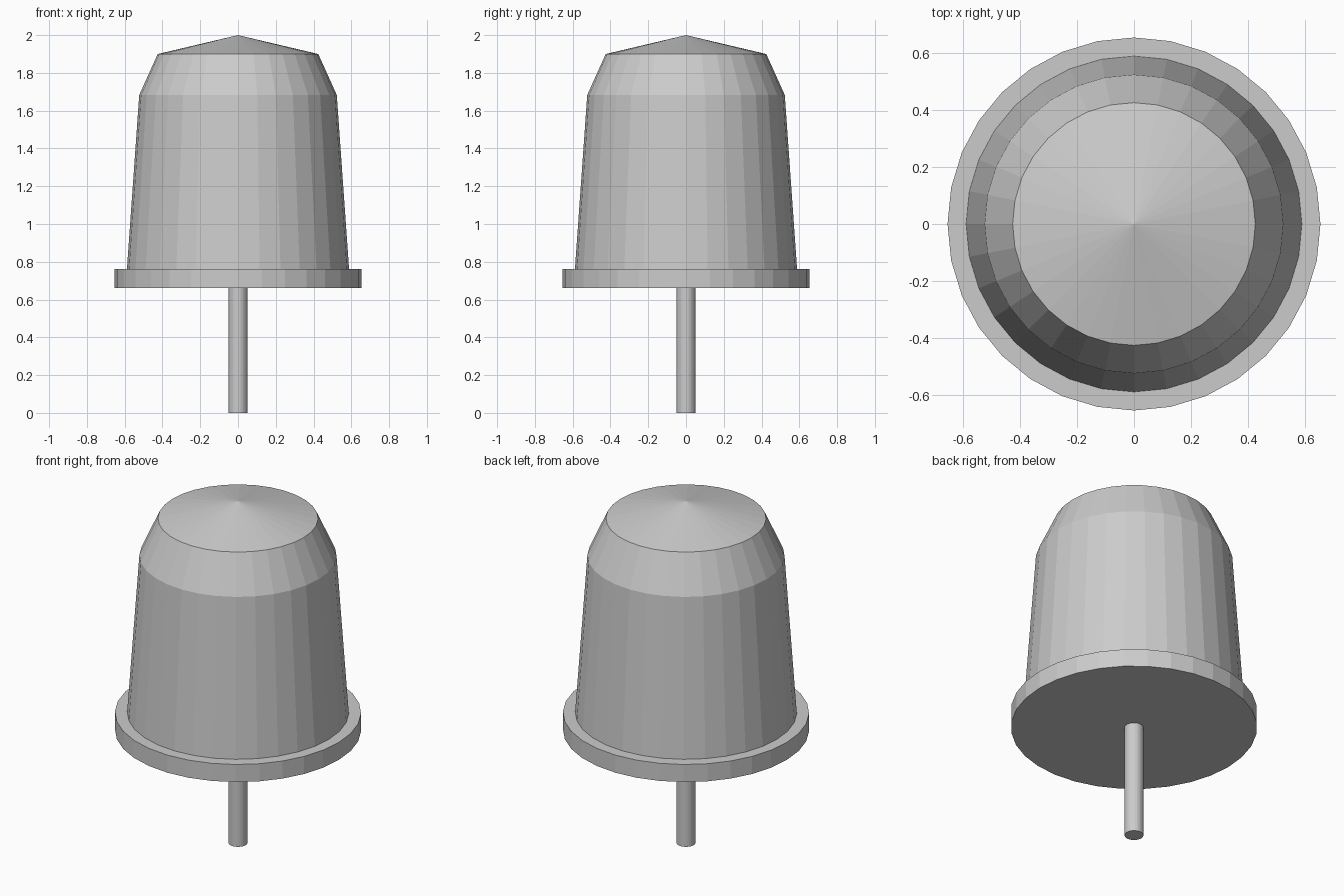
import bpy, bmesh
from math import cos, sin, tau

if "Cube" in bpy.data.objects:
    bpy.data.objects.remove(bpy.data.objects["Cube"])

SIDES = 32


def lathe(name, profile):
    """Flat-faced revolved solid from (radius, z) points, bottom to top."""
    bm = bmesh.new()
    rings = []
    for r, z in profile:
        if r == 0:
            rings.append([bm.verts.new((0, 0, z))] * SIDES)
        else:
            rings.append([bm.verts.new((r * cos(tau * i / SIDES), r * sin(tau * i / SIDES), z))
                          for i in range(SIDES)])
    for low, high in zip(rings, rings[1:]):
        for i in range(SIDES):
            j = (i + 1) % SIDES
            bm.faces.new(dict.fromkeys((low[i], low[j], high[j], high[i])))
    # Close any open ends
    if profile[0][0]:
        bm.faces.new(rings[0][::-1])
    if profile[-1][0]:
        bm.faces.new(rings[-1])
    bmesh.ops.recalc_face_normals(bm, faces=bm.faces)
    mesh = bpy.data.meshes.new(name)
    bm.to_mesh(mesh)
    bm.free()
    obj = bpy.data.objects.new(name, mesh)
    bpy.context.collection.objects.link(obj)
    return obj


# Thin stem under the base
lathe("stem", [(0.05, 0), (0.05, 0.66)])

# Wide base disc
lathe("base_flange", [(0.653, 0.66), (0.653, 0.763)])

# Tapered body with chamfered shoulder and shallow conical top
lathe("tapered_body", [(0.588, 0.763), (0.523, 1.683), (0.425, 1.9), (0, 2.0)])
